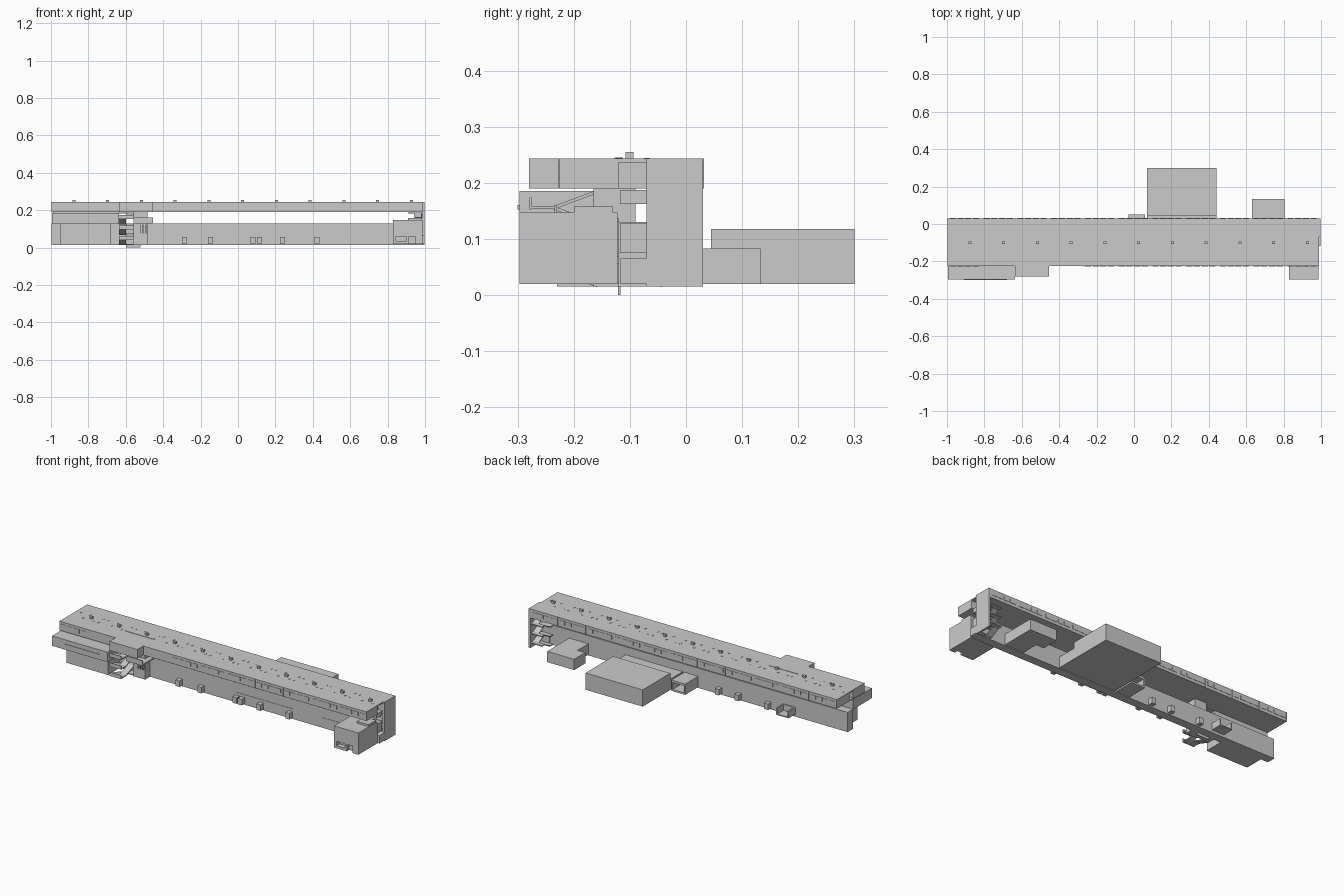
import bpy, bmesh

def mesh(name, verts, faces):
    me = bpy.data.meshes.new(name)
    me.from_pydata(verts, [], faces)
    bm = bmesh.new(); bm.from_mesh(me)
    bmesh.ops.recalc_face_normals(bm, faces=bm.faces)
    bm.to_mesh(me); bm.free()
    ob = bpy.data.objects.new(name, me)
    bpy.context.collection.objects.link(ob)
    return ob

def ramp(name, x0, x1, ya, yb, za, zb, t):
    """Slab that runs from (ya, za) to (yb, zb); equal za and zb give a box."""
    v = [(x, y, z) for x in (x0, x1)
         for y, z in ((ya, za - t), (yb, zb - t), (yb, zb), (ya, za))]
    return mesh(name, v, [(0, 1, 2, 3), (4, 5, 6, 7), (0, 1, 5, 4),
                          (1, 2, 6, 5), (2, 3, 7, 6), (3, 0, 4, 7)])

def box(name, x0, x1, y0, y1, z0, z1):
    return ramp(name, x0, x1, y0, y1, z1, z1, z1 - z0)

def cut(target, *dims):
    c = box(target.name + "_cutter", *dims)
    c.hide_render = True
    c.hide_viewport = True
    c.display_type = 'WIRE'
    m = target.modifiers.new("opening", 'BOOLEAN')
    m.operation, m.solver, m.object = 'DIFFERENCE', 'EXACT', c

# Upper storey: one long raised bar with a corridor recess at both ends
upper = box("upper_storey", -0.997, 0.988, -0.225, 0.03, 0.19, 0.243)
cut(upper, -1.1, -0.96, -0.12, -0.085, 0.195, 0.236)
cut(upper, 0.955, 1.1, -0.12, -0.07, 0.18, 0.236)
box("stair_head_block", -0.635, -0.455, -0.28, -0.225, 0.19, 0.243)

# Facade of the upper storey: window ribbons and bay joints, front and back
n = 11
pitch = 1.985 / n
for i in range(n):
    a = -0.997 + i * pitch
    for side, y0, y1 in (("front", -0.227, -0.225), ("back", 0.03, 0.032)):
        if side == "front" and a + pitch > -0.64 and a < -0.45:
            continue
        for k in range(4):
            w = a + 0.012 + k * (pitch - 0.016) / 4
            box(f"{side}_window_{i}_{k}", w, w + 0.034, y0, y1, 0.207, 0.229)
        box(f"{side}_joint_{i}", a, a + 0.004, y0, y1, 0.19, 0.243)

# Roof vents and small roof lights
for i in range(n):
    c = -0.878 + i * 0.1805
    box(f"roof_vent_{i}", c - 0.008, c + 0.008, -0.108, -0.094, 0.243, 0.255)
    for j, (dx, y) in enumerate(((-0.03, -0.07), (-0.09, -0.07), (0.03, -0.12),
                                 (0.06, -0.07), (0.06, -0.12), (-0.04, -0.12))):
        if abs(c + dx) < 0.98:
            box(f"roof_light_{i}_{j}", c + dx - 0.004, c + dx + 0.004,
                y - 0.006, y + 0.006, 0.243, 0.2445)
box("roof_slot_cover", -0.64, -0.455, -0.127, -0.112, 0.243, 0.245)

# Lower two storey bar below the open level
box("lower_storeys", -0.997, 0.93, -0.12, -0.07, 0.015, 0.13)
box("lower_window_strip_a", 0.07, 0.44, -0.122, -0.12, 0.068, 0.075)
box("lower_window_strip_b", 0.63, 0.81, -0.122, -0.12, 0.068, 0.075)

# Small entrance boxes along the lower bar
for i, x in enumerate((-0.287, -0.147, 0.08, 0.115, 0.237, 0.423)):
    box(f"front_entrance_{i}", x - 0.013, x + 0.013, -0.148, -0.12, 0.022, 0.057)
for i, x in enumerate((-0.17, -0.297, -0.488)):
    box(f"back_entrance_{i}", x - 0.013, x + 0.013, -0.07, -0.042, 0.022, 0.057)
tray = box("back_porch", -0.66, -0.58, -0.07, -0.005, 0.03, 0.07)
cut(tray, -0.652, -0.588, -0.062, 0.1, 0.036, 0.1)

# Left front wing: overhanging hall on a recessed base
box("left_hall", -0.995, -0.635, -0.297, -0.12, 0.127, 0.185)
box("left_hall_base", -0.95, -0.68, -0.23, -0.12, 0.015, 0.127)
box("left_hall_window", -0.91, -0.68, -0.3, -0.297, 0.152, 0.16)
box("left_hall_post", -0.99, -0.64, -0.15, -0.12, 0.185, 0.19)

# Front stair: core, landings, parapets and folded flights
box("front_stair_core", -0.56, -0.485, -0.165, -0.09, 0.015, 0.19)
for i in range(3):
    box(f"front_stair_rib_{i}", -0.525 + i * 0.015, -0.52 + i * 0.015,
        -0.178, -0.165, 0.075, 0.125)
box("front_stair_bridge", -0.56, -0.455, -0.23, -0.12, 0.13, 0.137)
box("front_stair_bridge_rail", -0.56, -0.455, -0.234, -0.23, 0.13, 0.16)
box("front_stair_footing", -0.6, -0.52, -0.121, -0.117, 0, 0.02)

def stair(tag, x0, x1, y0, y1, levels):
    xm, d = (x0 + x1) / 2, (y1 - y0) * 0.25
    for i, z in enumerate(levels):
        box(f"{tag}_landing_{i}", x0, x1, y1 - d, y1, z - 0.005, z)
        if i + 1 < len(levels):
            h = levels[i + 1]
            m = (z + h) / 2
            box(f"{tag}_half_landing_{i}", x0, x1, y0, y0 + d, m - 0.005, m)
            ramp(f"{tag}_flight_up_{i}", x0, xm, y1 - d, y0 + d, z, m, 0.006)
            ramp(f"{tag}_flight_on_{i}", xm, x1, y0 + d, y1 - d, m, h, 0.006)

stair("front_stair", -0.635, -0.56, -0.275, -0.12, (0.02, 0.075, 0.13, 0.187))
for i, z in enumerate((0.047, 0.102, 0.158)):
    box(f"front_stair_parapet_{i}", -0.635, -0.56, -0.279, -0.275, z - 0.006, z + 0.016)

# Right end: tall gable wall with an open stair behind it
box("end_wall", 0.985, 0.997, -0.07, 0.03, 0.015, 0.243)
stair("end_stair", 0.91, 0.985, 0.03, -0.07, (0.02, 0.075, 0.13, 0.187))
box("end_corridor_low", 0.93, 0.997, -0.118, -0.066, 0.02, 0.065)
box("end_corridor_mid", 0.93, 0.98, -0.118, -0.07, 0.075, 0.127)
box("end_corridor_top", 0.94, 0.98, -0.118, -0.07, 0.162, 0.187)

# Right front annex with a window and a doorway
annex = box("right_annex", 0.83, 0.987, -0.297, -0.122, 0.02, 0.147)
cut(annex, 0.845, 0.9, -0.4, -0.27, 0.035, 0.06)
cut(annex, 0.912, 0.95, -0.4, -0.275, 0.01, 0.06)
box("annex_roof_step", 0.91, 0.985, -0.2, -0.13, 0.147, 0.158)

# Back annexes: large hall, side hall and small tray
box("large_back_hall", 0.07, 0.44, 0.045, 0.3, 0.02, 0.118)
box("large_hall_link", 0.07, 0.44, -0.07, 0.045, 0.02, 0.083)
box("side_back_hall", 0.63, 0.805, 0.03, 0.133, 0.02, 0.083)
box("side_hall_link", 0.68, 0.805, -0.07, 0.03, 0.02, 0.083)
small = box("small_back_porch", -0.03, 0.06, -0.07, 0.05, 0.02, 0.083)
cut(small, -0.022, 0.052, -0.05, 0.1, 0.03, 0.07)
